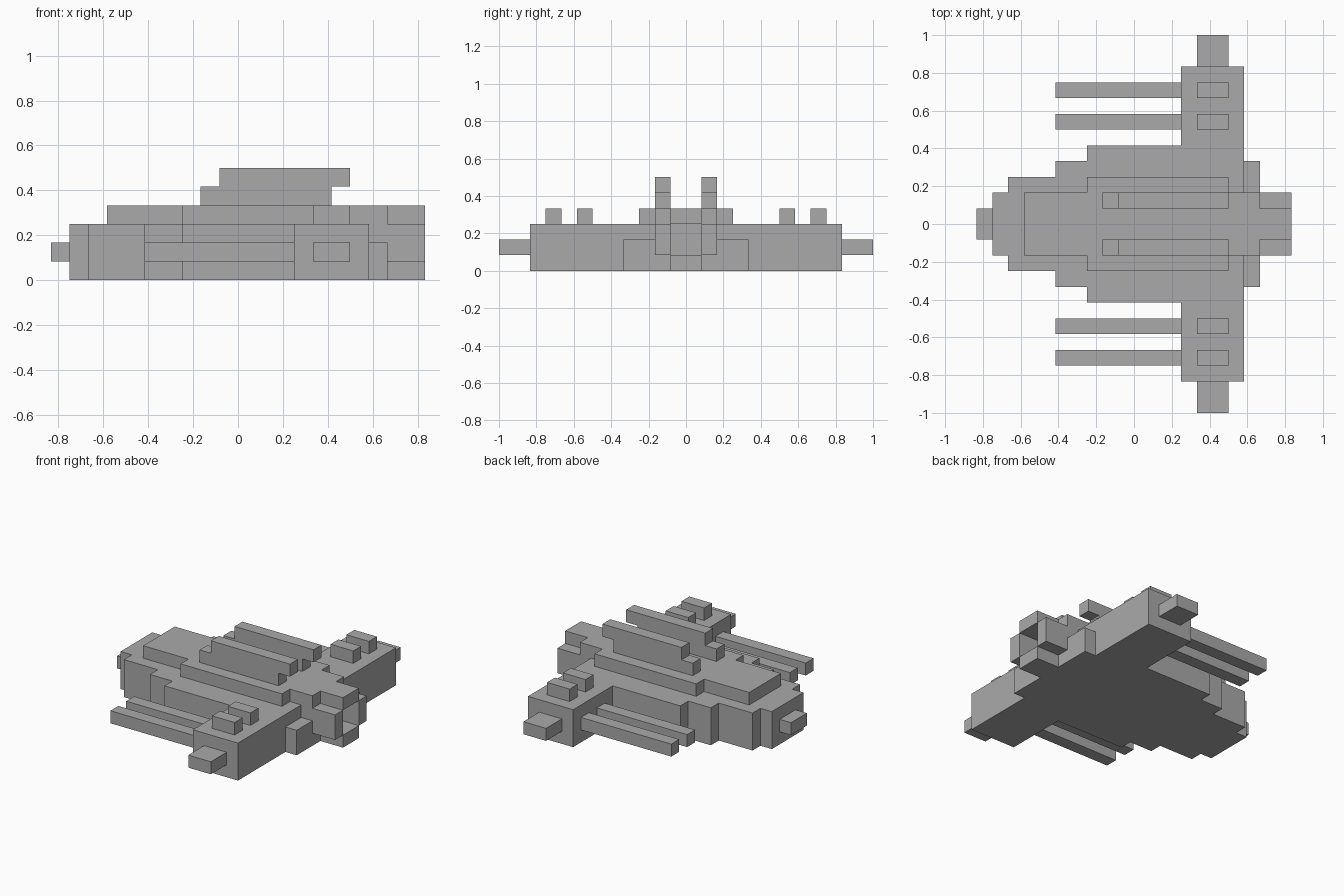
import bpy
import bmesh
from mathutils import Vector

U = 1 / 12  # one block of the grid the ship is built on

cube = bpy.data.objects.get("Cube")
if cube:
    bpy.data.objects.remove(cube, do_unlink=True)

grey = bpy.data.materials.new("hull_grey")
grey.use_nodes = True
COLOUR = (0.4, 0.4, 0.4, 1)
grey.diffuse_color = COLOUR
grey.node_tree.nodes["Principled BSDF"].inputs["Base Color"].default_value = COLOUR


def prism(name, points, direction):
    """Extrude a closed outline (in blocks) along a direction."""
    bm = bmesh.new()
    face = bm.faces.new([bm.verts.new(Vector(p) * U) for p in points])
    result = bmesh.ops.extrude_face_region(bm, geom=[face])
    top = [g for g in result["geom"] if isinstance(g, bmesh.types.BMVert)]
    bmesh.ops.translate(bm, verts=top, vec=Vector(direction) * U)
    bmesh.ops.recalc_face_normals(bm, faces=bm.faces)
    mesh = bpy.data.meshes.new(name)
    bm.to_mesh(mesh)
    bm.free()
    mesh.materials.append(grey)
    obj = bpy.data.objects.new(name, mesh)
    bpy.context.collection.objects.link(obj)
    return obj


def box(name, x, y, z):
    outline = [(x[0], y[0], z[0]), (x[1], y[0], z[0]),
               (x[1], y[1], z[0]), (x[0], y[1], z[0])]
    return prism(name, outline, (0, 0, z[1] - z[0]))


def layer(name, half, z0, z1):
    """Slab whose plan is a half outline mirrored across the centre line."""
    outline = [(x, y, z0) for x, y in half]
    outline += [(x, -y, z0) for x, y in reversed(half)]
    return prism(name, outline, (0, 0, z1 - z0))


def steps(spans, end):
    """Stepped half outline from (start x, half width) pairs."""
    half = []
    for i, (x, width) in enumerate(spans):
        stop = spans[i + 1][0] if i + 1 < len(spans) else end
        half += [(x, width), (stop, width)]
    return half


# Main hull with stepped nose and broad wings
layer("hull_and_wings", steps([(-9, 2), (-8, 3), (-5, 4), (-3, 5), (3, 10)], 7), 0, 3)

# Raised deck, running back into the upper exhaust lip
layer("upper_deck", steps([(-7, 2), (-3, 3), (6, 2), (8, 1)], 10), 3, 4)

# Nose probe and tail blocks
box("nose_probe", (-10, -9), (-1, 1), (1, 2))
box("tail_base", (7, 8), (-4, 4), (0, 2))
box("tail_core", (7, 8), (-2, 2), (2, 3))
box("exhaust_bottom", (8, 10), (-1, 1), (0, 1))

# Paired parts on both sides
FIN = [(-2, 4), (5, 4), (5, 5), (6, 5), (6, 6), (-1, 6), (-1, 5), (-2, 5)]
for side, s in (("left", 1), ("right", -1)):
    def span(a, b):
        return tuple(sorted((s * a, s * b)))

    box(f"exhaust_side_{side}", (8, 10), span(1, 2), (1, 3))
    box(f"wing_tip_{side}", (4, 6), span(10, 12), (1, 2))
    prism(f"dorsal_fin_{side}", [(x, s, z) for x, z in FIN], (0, s, 0))
    for place, y in (("inner", 6), ("outer", 8)):
        box(f"{place}_cannon_{side}", (-5, 3), span(y, y + 1), (1, 2))
        box(f"{place}_wing_block_{side}", (4, 6), span(y, y + 1), (3, 4))
